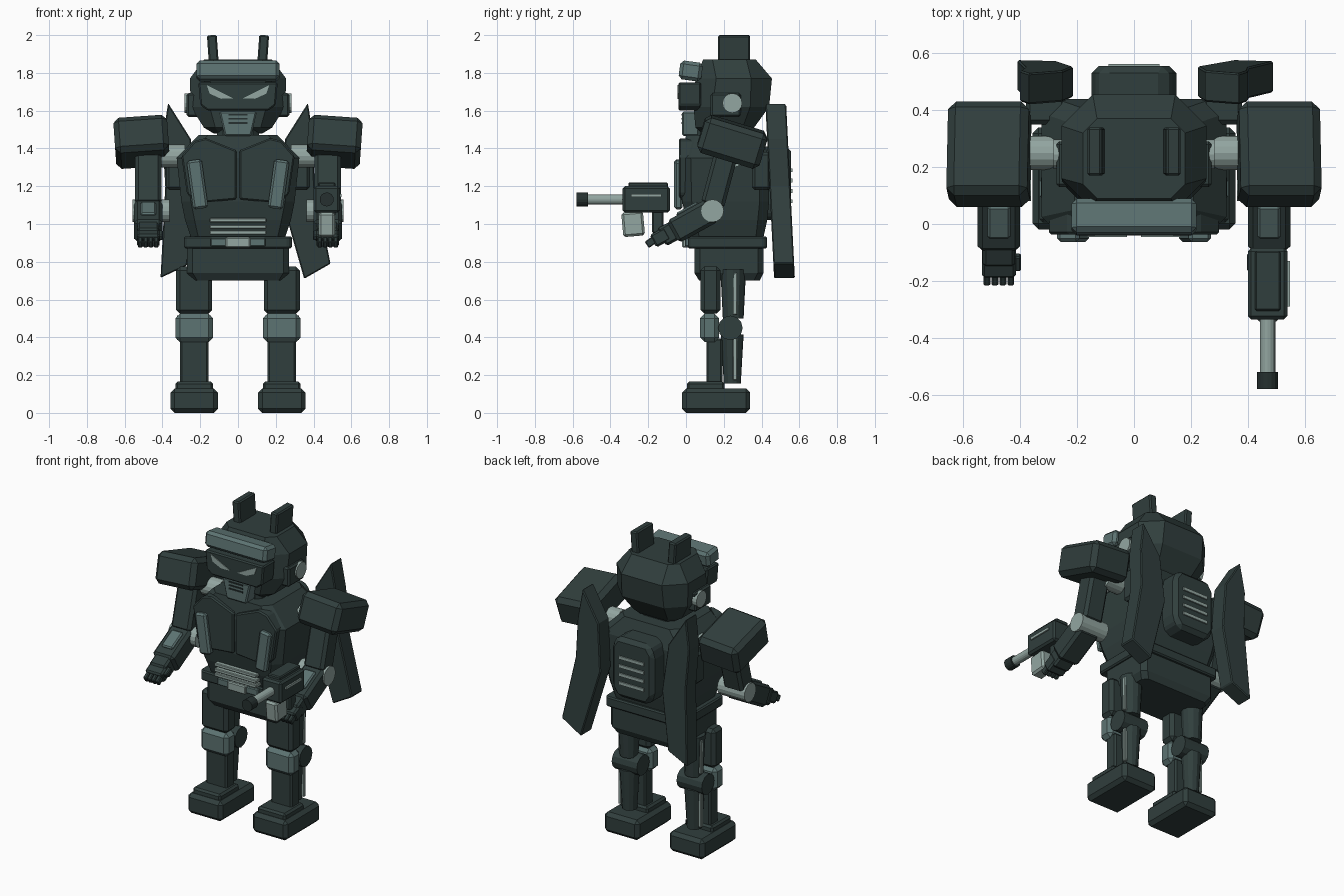
import bpy, bmesh, math
from mathutils import Matrix


def material(name, rgb):
    m = bpy.data.materials.new(name)
    m.diffuse_color = (*rgb, 1)
    return m


DARK = material("dark_steel", (0.030, 0.049, 0.047))
BLACK = material("black_steel", (0.019, 0.030, 0.029))
MID = material("grey_steel", (0.108, 0.172, 0.168))
LIGHT = material("pale_steel", (0.29, 0.38, 0.355))


def finish(name, bm, mat, bevel=0.0):
    bmesh.ops.recalc_face_normals(bm, faces=bm.faces)
    me = bpy.data.meshes.new(name)
    bm.to_mesh(me)
    bm.free()
    me.materials.append(mat)
    ob = bpy.data.objects.new(name, me)
    bpy.context.collection.objects.link(ob)
    if bevel:
        b = ob.modifiers.new("bevel", 'BEVEL')
        b.width, b.segments = bevel, 1
    return ob


def box(name, c, size, mat=DARK, bevel=0.015, rx=0, ry=0):
    bm = bmesh.new()
    bmesh.ops.create_cube(bm, size=1, matrix=Matrix.Diagonal((*size, 1)))
    ob = finish(name, bm, mat, bevel)
    ob.location = c
    ob.rotation_euler = (math.radians(rx), math.radians(ry), 0)
    return ob


def cyl(name, c, r, length, axis, mat=LIGHT, sides=16, r2=None):
    bm = bmesh.new()
    bmesh.ops.create_cone(bm, cap_ends=True, segments=sides, radius1=r,
                          radius2=r if r2 is None else r2, depth=length)
    rot = {'x': (0, math.pi / 2, 0), 'y': (math.pi / 2, 0, 0), 'z': (0, 0, 0)}[axis]
    ob = finish(name, bm, mat)
    ob.location, ob.rotation_euler = c, rot
    return ob


def plate(name, pts, y0, y1, mat=DARK, bevel=0.0, lean=0.0):
    """Outline in x and z, extruded along y; lean moves y back as z drops."""
    bm = bmesh.new()
    rings = [[bm.verts.new((x, y + lean * (1.64 - z), z)) for x, z in pts] for y in (y0, y1)]
    bm.faces.new(rings[0])
    bm.faces.new(rings[1])
    for i in range(len(pts)):
        j = (i + 1) % len(pts)
        bm.faces.new((rings[0][i], rings[0][j], rings[1][j], rings[1][i]))
    return finish(name, bm, mat, bevel)


def loft(name, levels, mat=DARK, bevel=0.0):
    """Stack of chamfered rectangles: z, half width, front y, back y, chamfer."""
    bm = bmesh.new()
    rings = []
    for z, w, f, b, c in levels:
        pts = [(-w + c, f), (w - c, f), (w, f + c), (w, b - c),
               (w - c, b), (-w + c, b), (-w, b - c), (-w, f + c)]
        rings.append([bm.verts.new((x, y, z)) for x, y in pts])
    bm.faces.new(rings[0])
    bm.faces.new(rings[-1])
    for lo, hi in zip(rings, rings[1:]):
        for i in range(8):
            j = (i + 1) % 8
            bm.faces.new((lo[i], lo[j], hi[j], hi[i]))
    return finish(name, bm, mat, bevel)


# head
loft("head", [(1.48, 0.13, 0.09, 0.33, 0.03), (1.51, 0.18, 0.05, 0.36, 0.06),
              (1.62, 0.25, 0.04, 0.44, 0.10), (1.77, 0.255, 0.05, 0.455, 0.11),
              (1.87, 0.18, 0.09, 0.37, 0.05)])
loft("neck", [(1.42, 0.11, 0.06, 0.32, 0.03), (1.52, 0.11, 0.06, 0.32, 0.03)])
box("brow_visor", (0, 0.025, 1.81), (0.44, 0.12, 0.10), MID, 0.018, rx=-8)
plate("face_mask", [(-0.21, 1.75), (0.21, 1.75), (0.20, 1.63), (0.16, 1.60),
                    (-0.16, 1.60), (-0.20, 1.63)], -0.04, 0.08, DARK, 0.008)
plate("mouth_guard", [(-0.10, 1.595), (0.10, 1.595), (0.07, 1.465), (-0.07, 1.465)],
      -0.02, 0.09, MID, 0.008)
for i in range(3):
    box("mouth_slot", (0, -0.021, 1.535 + 0.022 * i), (0.10, 0.006, 0.009), BLACK, 0)

# torso
loft("torso", [(0.93, 0.25, 0.03, 0.41, 0.04), (1.02, 0.28, 0.0, 0.43, 0.05),
               (1.12, 0.30, -0.02, 0.44, 0.05), (1.35, 0.325, -0.025, 0.44, 0.05),
               (1.47, 0.21, 0.0, 0.40, 0.05)])
for i, z in enumerate((1.02, 0.985, 0.955)):
    box("belly_vent", (0, 0.0, z), (0.30, 0.06, 0.022), LIGHT, 0.004)
loft("belt", [(0.87, 0.285, 0.01, 0.43, 0.02), (0.935, 0.285, 0.01, 0.43, 0.02)], DARK, 0.008)
box("belt_band", (0, 0.01, 0.903), (0.29, 0.03, 0.045), MID, 0.005)
box("buckle", (0, 0.0, 0.903), (0.13, 0.04, 0.055), LIGHT, 0.006)
loft("pelvis", [(0.70, 0.245, 0.07, 0.39, 0.03), (0.74, 0.27, 0.045, 0.41, 0.03),
                (0.87, 0.27, 0.045, 0.41, 0.03)])

# backpack with vents
plate("backpack", [(-0.11, 1.41), (0.11, 1.41), (0.15, 1.35), (0.15, 1.08),
                   (0.11, 1.02), (-0.11, 1.02), (-0.15, 1.08), (-0.15, 1.35)],
      0.38, 0.555, DARK, 0.025)
for i in range(4):
    box("back_vent", (0, 0.555, 1.12 + 0.055 * i), (0.18, 0.016, 0.02), LIGHT, 0)

# wings, the right one swept outward
plate("wing_right", [(0.37, 1.64), (0.25, 1.45), (0.225, 1.15), (0.35, 0.71),
                     (0.49, 0.79), (0.405, 1.2), (0.40, 1.45)], 0.42, 0.53, DARK, 0.006, 0.05)
plate("wing_left", [(-0.37, 1.64), (-0.25, 1.45), (-0.215, 1.15), (-0.27, 0.78),
                    (-0.41, 0.715), (-0.385, 1.2), (-0.40, 1.45)], 0.42, 0.53, DARK, 0.006, 0.05)

for s in (1, -1):
    side = "right" if s > 0 else "left"

    # head details
    box(f"antenna_{side}", (s * 0.133, 0.255, 1.92), (0.052, 0.17, 0.16), DARK, 0.008, ry=s * 4)
    box(f"ear_{side}", (s * 0.24, 0.21, 1.63), (0.065, 0.16, 0.125), DARK, 0.01)
    cyl(f"ear_disc_{side}", (s * 0.265, 0.245, 1.64), 0.052, 0.035, 'x')
    plate(f"eye_{side}", [(s * 0.025, 1.665), (s * 0.165, 1.735), (s * 0.15, 1.69),
                          (s * 0.09, 1.663)], -0.045, -0.037, LIGHT)

    # chest plates
    plate(f"chest_plate_{side}", [(s * 0.008, 1.39), (s * 0.17, 1.455), (s * 0.23, 1.44),
                                  (s * 0.30, 1.36), (s * 0.27, 1.16), (s * 0.22, 1.11),
                                  (s * 0.008, 1.13)], -0.037, 0.06, DARK, 0.008)
    box(f"chest_light_{side}", (s * 0.215, -0.04, 1.21), (0.08, 0.045, 0.26), MID, 0.012, ry=s * 8)
    box(f"wing_mount_{side}", (s * 0.31, 0.40, 1.28), (0.14, 0.10, 0.2))

    # arm
    cyl(f"shoulder_joint_{side}", (s * 0.36, 0.25, 1.36), 0.06, 0.16, 'x')
    box(f"shoulder_{side}", (s * 0.51, 0.245, 1.435), (0.285, 0.345, 0.195), DARK, 0.028,
        rx=-17, ry=s * 4)
    box(f"upper_arm_{side}", (s * 0.475, 0.175, 1.23), (0.14, 0.125, 0.28), DARK, 0.018, rx=-15)
    cyl(f"elbow_{side}", (s * 0.46, 0.14, 1.07), 0.06, 0.195, 'x')
    box(f"forearm_{side}", (s * 0.475, 0.035, 1.015), (0.15, 0.24, 0.135), DARK, 0.018, rx=29)
    box(f"forearm_plate_{side}", (s * 0.475, 0.01, 1.075), (0.08, 0.13, 0.03), MID, 0.008, rx=29)
    box(f"wrist_{side}", (s * 0.475, -0.09, 0.95), (0.115, 0.09, 0.105), DARK, 0.012, rx=29)
    box(f"hand_{side}", (s * 0.475, -0.135, 0.93), (0.12, 0.09, 0.075), DARK, 0.01, rx=29)
    for i in range(4):
        box(f"finger_{side}", (s * (0.433 + 0.028 * i), -0.185, 0.905),
            (0.024, 0.055, 0.04), DARK, 0.005, rx=35)
    box(f"thumb_{side}", (s * 0.41, -0.135, 0.94), (0.025, 0.06, 0.03), DARK, 0.005, rx=29)

    # leg
    x = s * 0.232
    box(f"thigh_{side}", (x, 0.13, 0.65), (0.19, 0.105, 0.25), DARK, 0.02)
    cyl(f"thigh_strut_{side}", (x, 0.25, 0.63), 0.055, 0.26, 'z', DARK, 12, 0.068)
    box(f"knee_pad_{side}", (x, 0.125, 0.45), (0.20, 0.10, 0.15), MID, 0.024)
    cyl(f"knee_joint_{side}", (x, 0.235, 0.45), 0.065, 0.18, 'x', DARK, 12)
    box(f"shin_{side}", (x, 0.15, 0.27), (0.15, 0.085, 0.25), DARK, 0.01)
    cyl(f"calf_{side}", (x, 0.245, 0.285), 0.045, 0.26, 'z', DARK, 12, 0.06)
    for part, z in (("thigh_piston", 0.63), ("calf_piston", 0.285)):
        box(f"{part}_{side}", (s * 0.287, 0.26, z), (0.02, 0.022, 0.22), LIGHT, 0.003)
    box(f"ankle_{side}", (x, 0.105, 0.14), (0.20, 0.20, 0.05), DARK, 0.012)
    box(f"foot_{side}", (x, 0.16, 0.065), (0.25, 0.36, 0.13), DARK, 0.022)

# gun in the right hand
box("gun_body", (0.47, -0.21, 1.13), (0.14, 0.25, 0.14), DARK, 0.012)
box("gun_rail", (0.47, -0.2, 1.205), (0.09, 0.21, 0.03), DARK, 0.006)
box("gun_stripe", (0.543, -0.21, 1.15), (0.012, 0.16, 0.016), LIGHT, 0)
box("gun_grip", (0.47, -0.15, 1.02), (0.06, 0.06, 0.14), DARK, 0.008)
box("gun_magazine", (0.47, -0.28, 1.0), (0.085, 0.115, 0.13), LIGHT, 0.012, rx=5)
cyl("gun_barrel", (0.47, -0.43, 1.13), 0.027, 0.2, 'y')
cyl("gun_muzzle", (0.47, -0.55, 1.13), 0.037, 0.06, 'y', BLACK)
